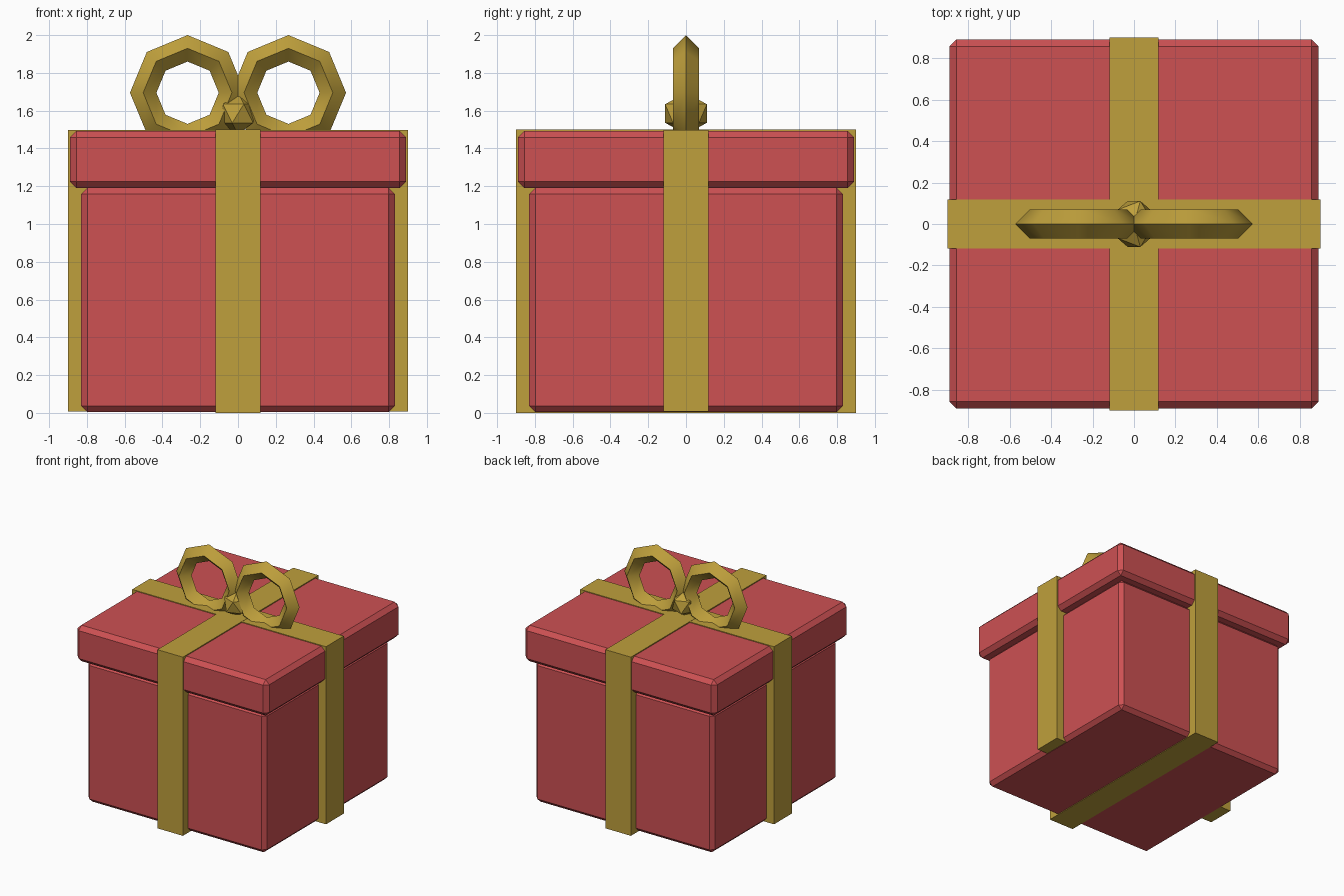
import bpy
import bmesh
from math import cos, sin, pi, radians
from mathutils import Matrix

cube = bpy.data.objects.get("Cube")
if cube:
    bpy.data.objects.remove(cube, do_unlink=True)


def material(name, rgb):
    mat = bpy.data.materials.new(name)
    mat.use_nodes = True
    mat.diffuse_color = (*rgb, 1)
    shader = next(n for n in mat.node_tree.nodes if n.type == "BSDF_PRINCIPLED")
    shader.inputs["Base Color"].default_value = (*rgb, 1)
    return mat


red = material("red_paper", (0.61, 0.082, 0.086))
gold = material("gold_ribbon", (0.52, 0.35, 0.045))


def finish(name, bm, mat):
    bmesh.ops.recalc_face_normals(bm, faces=bm.faces)
    mesh = bpy.data.meshes.new(name)
    bm.to_mesh(mesh)
    bm.free()
    mesh.materials.append(mat)
    obj = bpy.data.objects.new(name, mesh)
    bpy.context.collection.objects.link(obj)
    return obj


def block(name, half_x, half_y, bottom, top, mat, bevel=0):
    bm = bmesh.new()
    bmesh.ops.create_cube(bm, size=1)
    bmesh.ops.scale(bm, vec=(2 * half_x, 2 * half_y, top - bottom), verts=bm.verts)
    bmesh.ops.translate(bm, vec=(0, 0, (bottom + top) / 2), verts=bm.verts)
    if bevel:
        bmesh.ops.bevel(bm, geom=bm.edges[:], offset=bevel, segments=1,
                        affect="EDGES", profile=0.5)
    return finish(name, bm, mat)


def bow_loop(name, x, z, major, minor, sides=8):
    """Upright eight-sided ring with a diamond section."""
    bm = bmesh.new()
    rings = []
    for i in range(sides):
        a = 2 * pi * i / sides
        ring = []
        for j in range(4):
            b = pi / 2 * j
            r = major + minor * cos(b)
            ring.append(bm.verts.new((x + r * cos(a), minor * sin(b), z + r * sin(a))))
        rings.append(ring)
    for i in range(sides):
        p, q = rings[i], rings[(i + 1) % sides]
        for j in range(4):
            k = (j + 1) % 4
            bm.faces.new((p[j], q[j], q[k], p[k]))
    obj = finish(name, bm, gold)
    bpy.ops.object.select_all(action="DESELECT")
    obj.select_set(True)
    bpy.context.view_layer.objects.active = obj
    bpy.ops.object.shade_smooth_by_angle(angle=radians(50))


# Box and lid with chamfered edges
block("box", 0.83, 0.83, 0.005, 1.19, red, 0.032)
block("lid", 0.89, 0.89, 1.19, 1.492, red, 0.034)

# Crossed ribbon bands
block("ribbon_front_back", 0.118, 0.9, 0, 1.5, gold)
block("ribbon_sides", 0.9, 0.118, 0.007, 1.498, gold)

# Bow loops and faceted knot
for side, sign in (("left", 1), ("right", -1)):
    bow_loop("bow_loop_" + side, sign * 0.267, 1.695, 0.235, 0.07)

bm = bmesh.new()
bmesh.ops.create_icosphere(bm, subdivisions=1, radius=1,
                           matrix=Matrix.Translation((0, 0, 1.585)) @ Matrix.Diagonal((0.11, 0.13, 0.11, 1)))
finish("bow_knot", bm, gold)
